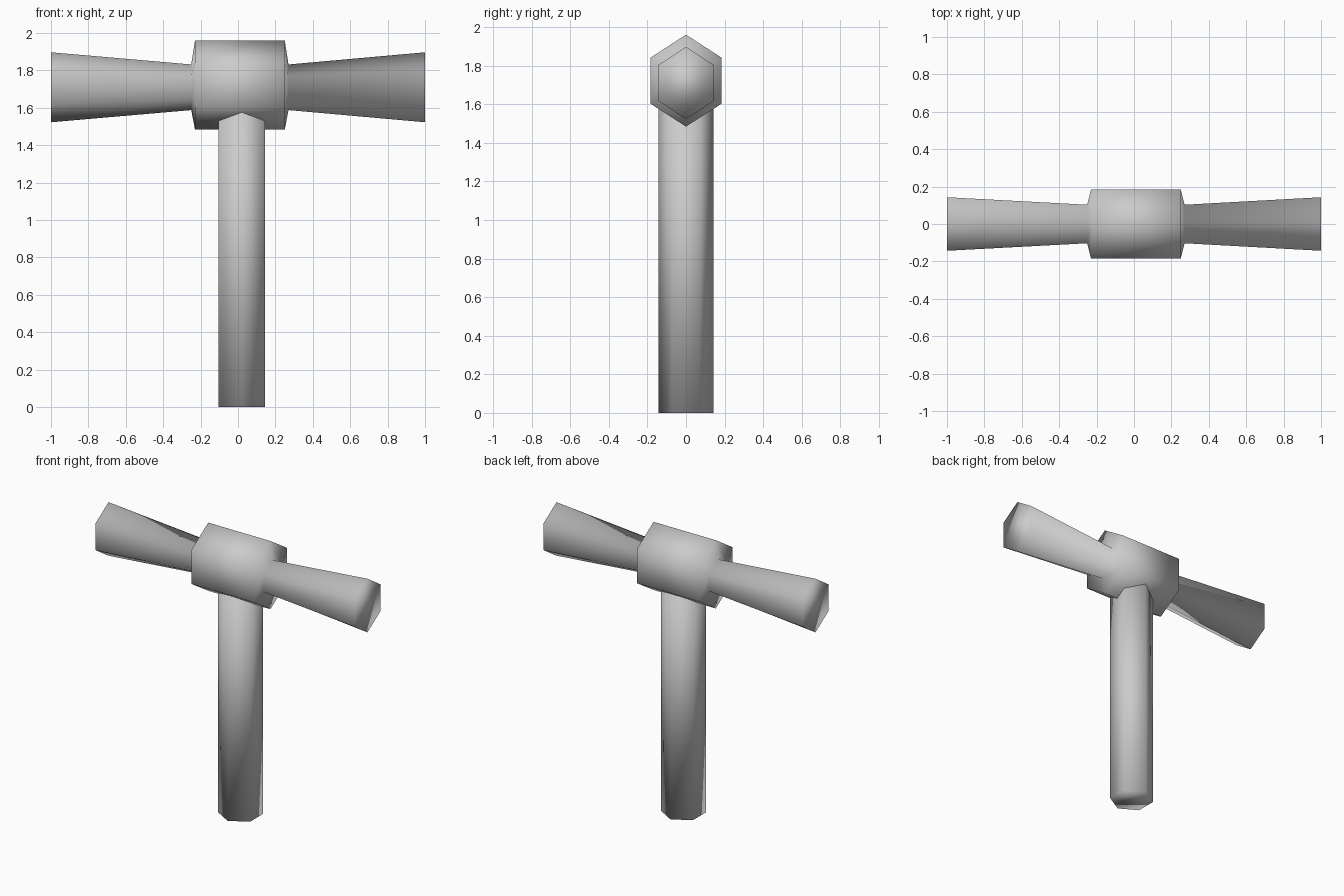
import bpy
import bmesh
from math import sin, cos, tau

cube = bpy.data.objects.get("Cube")
if cube:
    bpy.data.objects.remove(cube, do_unlink=True)

# Plain grey material
grey = bpy.data.materials.new("plain_grey")
grey.use_nodes = True
colour = (0.6, 0.6, 0.6, 1)
grey.diffuse_color = colour
bsdf = next(n for n in grey.node_tree.nodes if n.type == "BSDF_PRINCIPLED")
bsdf.inputs["Base Color"].default_value = colour

SIDES = 6


def loft(name, rings):
    """Join rings of points into one closed, smooth-shaded solid."""
    bm = bmesh.new()
    loops = [[bm.verts.new(p) for p in ring] for ring in rings]
    for a, b in zip(loops, loops[1:]):
        for i in range(SIDES):
            j = (i + 1) % SIDES
            bm.faces.new((a[i], a[j], b[j], b[i]))
    bm.faces.new(loops[0])
    bm.faces.new(loops[-1])
    bmesh.ops.recalc_face_normals(bm, faces=bm.faces[:])
    for face in bm.faces:
        face.smooth = True
    mesh = bpy.data.meshes.new(name)
    bm.to_mesh(mesh)
    bm.free()
    mesh.materials.append(grey)
    obj = bpy.data.objects.new(name, mesh)
    bpy.context.collection.objects.link(obj)
    return obj


def cross_ring(x, centre_z, half_y, half_z):
    """Hexagon across the x axis with a corner pointing up."""
    angles = [tau * i / SIDES for i in range(SIDES)]
    return [(x, half_y * sin(a) / sin(tau / SIDES), centre_z + half_z * cos(a))
            for a in angles]


def level_ring(z, centre_x, radius):
    """Level hexagon with a corner pointing to the front."""
    angles = [tau * i / SIDES for i in range(SIDES)]
    return [(centre_x + radius * sin(a), -radius * cos(a), z) for a in angles]


# Head: thick middle block with a flared arm on either side
end = (1.71, 0.143, 0.187)
neck = (1.71, 0.103, 0.122)
block = (1.722, 0.185, 0.238)
sections = [(-1, end), (-0.25, neck), (-0.23, block),
            (0.25, block), (0.27, neck), (1, end)]
loft("hammer_head", [cross_ring(x, *size) for x, size in sections])

# Straight handle, its top sunk into the head
loft("handle", [level_ring(z, 0.02, 0.143) for z in (0, 1.7)])
